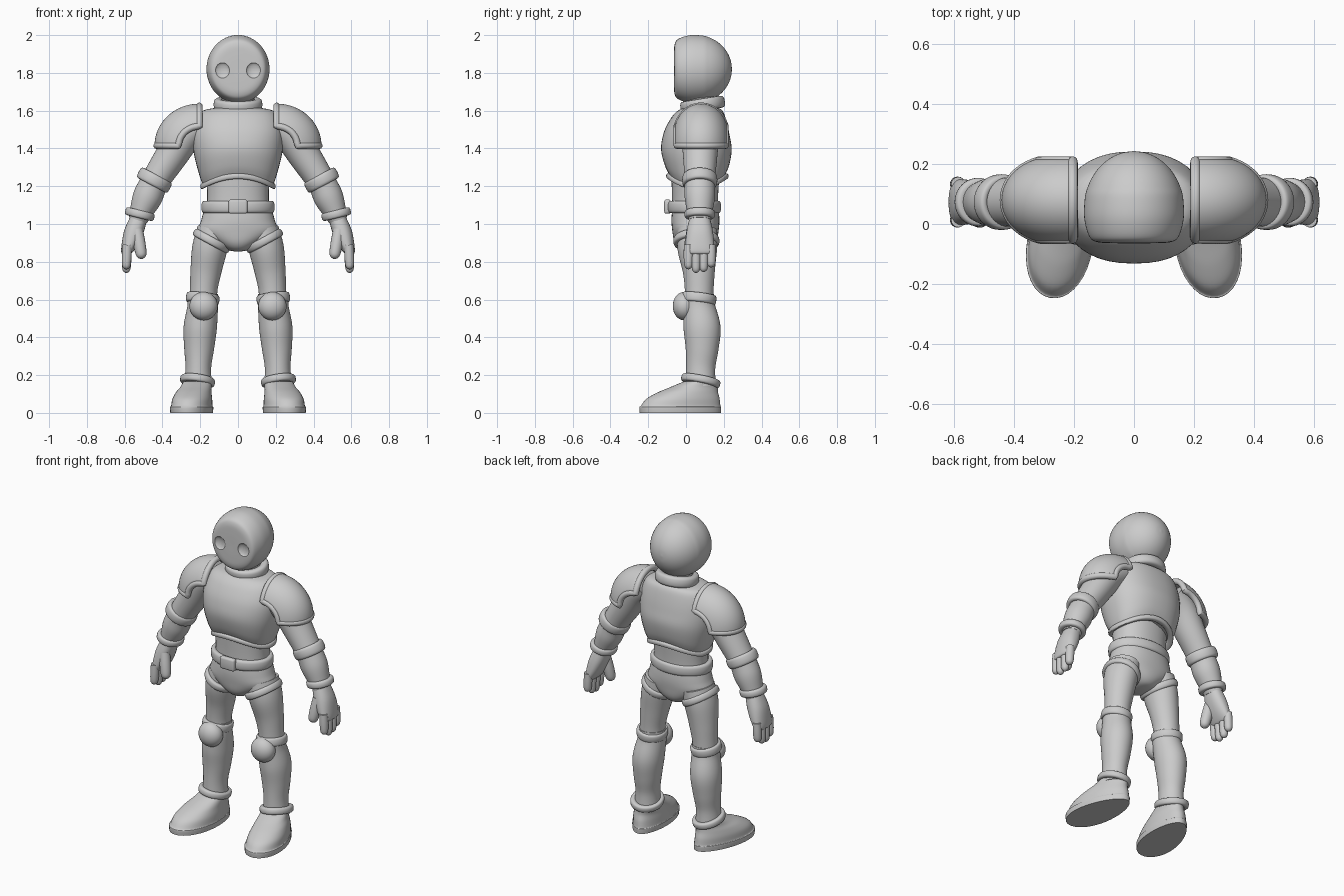
import bpy, bmesh, math
from mathutils import Vector

if "Cube" in bpy.data.objects:
    bpy.data.objects.remove(bpy.data.objects["Cube"], do_unlink=True)

grey = bpy.data.materials.new("plain_grey")
grey.use_nodes = True
tone = (0.6, 0.6, 0.6, 1)
grey.diffuse_color = tone
grey.node_tree.nodes["Principled BSDF"].inputs["Base Color"].default_value = tone
parts = []


def finish(name, bm, mirror=False):
    """Turn a bmesh into an object, optionally mirrored to the other side."""
    bmesh.ops.recalc_face_normals(bm, faces=bm.faces)
    mesh = bpy.data.meshes.new(name)
    bm.to_mesh(mesh)
    bm.free()
    mesh.materials.append(grey)
    obj = bpy.data.objects.new(name, mesh)
    bpy.context.collection.objects.link(obj)
    if mirror:
        obj.modifiers.new("mirror", "MIRROR").use_mirror_merge = False
    parts.append(obj)
    return obj


def smooth(rows, steps=5):
    """Catmull-Rom interpolation through rows of numbers."""
    out = []
    for i in range(len(rows) - 1):
        a, b, c, d = (rows[max(0, min(len(rows) - 1, i + j))] for j in (-1, 0, 1, 2))
        for s in range(steps):
            t = s / steps
            out.append([q + t / 2 * (r - p + t * (2*p - 5*q + 4*r - u + t * (3*q - p - 3*r + u)))
                        for p, q, r, u in zip(a, b, c, d)])
    return out + [list(rows[-1])]


def spow(v, e):
    return math.copysign(abs(v) ** e, v)


def bridge(bm, loops, closed=False):
    count = len(loops)
    for i in range(count if closed else count - 1):
        a, b = loops[i], loops[(i + 1) % count]
        for k in range(len(a)):
            m = (k + 1) % len(a)
            bm.faces.new((a[k], a[m], b[m], b[k]))


def loft(name, rows, mirror=False, power=2.0, axis=None, hint=(0, 1, 0), egg=0, shift=None, n=40):
    """Skin elliptical rings (x, y, z, half width, half depth)."""
    bm = bmesh.new()
    rows = smooth(rows)
    loops = []
    for i, row in enumerate(rows):
        before, after = rows[max(i - 1, 0)], rows[min(i + 1, len(rows) - 1)]
        t = Vector(axis) if axis else (Vector(after[:3]) - Vector(before[:3])).normalized()
        right = Vector(hint).cross(t).normalized()
        deep = t.cross(right)
        loop = []
        for k in range(n):
            a = math.tau * k / n
            c, s = spow(math.cos(a), 2 / power), spow(math.sin(a), 2 / power)
            p = Vector(row[:3]) + right * row[3] * c * (1 - egg * s) + deep * row[4] * s
            if shift:
                p.z += shift(p)
            loop.append(bm.verts.new(p))
        loops.append(loop)
    bridge(bm, loops)
    bm.faces.new(loops[0])
    bm.faces.new(loops[-1])
    return finish(name, bm, mirror)


def band(name, centre, normal, rx, ry, height, thick, mirror=False, shift=None):
    """Rounded strap around a limb."""
    bm = bmesh.new()
    up = Vector(normal).normalized()
    right = Vector((0, 1, 0)).cross(up).normalized()
    deep = up.cross(right)
    loops = []
    for i in range(56):
        a = math.tau * i / 56
        loop = []
        for k in range(16):
            b = math.tau * k / 16
            r = thick * spow(math.cos(b), 0.7)
            p = (Vector(centre) + right * (rx + r) * math.cos(a) + deep * (ry + r) * math.sin(a)
                 + up * height * spow(math.sin(b), 0.7))
            if shift:
                p.z += shift(p)
            loop.append(bm.verts.new(p))
        loops.append(loop)
    bridge(bm, loops, closed=True)
    return finish(name, bm, mirror)


def ball(name, centre, radii, mirror=False):
    bm = bmesh.new()
    bmesh.ops.create_uvsphere(bm, u_segments=32, v_segments=20, radius=1)
    for v in bm.verts:
        v.co = Vector(centre) + Vector(p * q for p, q in zip(v.co, radii))
    return finish(name, bm, mirror)


# Head: round at the back, nearly flat at the face
head_rows = [(0, -.064, 1.82, .004, .004), (0, -.064, 1.82, .07, .08), (0, -.06, 1.82, .125, .132),
             (0, -.04, 1.82, .15, .16), (0, .02, 1.82, .166, .179)]
for i in range(1, 9):
    a = math.pi / 2 * i / 8.1
    head_rows.append((0, .05 + .193 * math.sin(a), 1.82, .167 * math.cos(a), .181 * math.cos(a)))
head = loft("head", head_rows, axis=(0, 1, 0), hint=(0, 0, 1), n=64)

# Eye sockets: shallow dishes cut in the face
cutter = ball("eye_cutter", (.083, -.07, 1.813), (.04, .02, .043), mirror=True)
cutter.hide_render = True
cutter.display_type = "WIRE"
parts.remove(cutter)
cut = head.modifiers.new("eye_sockets", "BOOLEAN")
cut.operation = "DIFFERENCE"
cut.object = cutter
cutter.hide_set(True)

# Torso
loft("neck", [(0, .08, 1.56, .095, .09), (0, .08, 1.7, .085, .085)])
band("collar", (0, .088, 1.632), (0, -.16, 1), .105, .095, .032, .024)


def arch(p):
    """Raises the hem in the middle of the body."""
    fade = max(0, min(1, (1.45 - p.z) / .25))
    return .055 * fade * max(0, 1 - (p.x / .19) ** 2)


loft("chest", [(0, .06, 1.2, .185, .145), (0, .058, 1.27, .208, .17), (0, .055, 1.38, .235, .187),
               (0, .055, 1.48, .24, .174), (0, .065, 1.56, .22, .145), (0, .075, 1.6, .185, .118),
               (0, .08, 1.615, .12, .09)], power=2.3, axis=(0, 0, 1), shift=arch)
band("chest_hem", (0, .06, 1.2), (0, 0, 1), .182, .148, .017, .017, shift=arch)
loft("waist", [(0, .048, 1.04, .17, .122), (0, .048, 1.15, .163, .122), (0, .05, 1.3, .17, .13)],
     power=2.2)
band("belt", (0, .043, 1.09), (0, 0, 1), .176, .125, .032, .018)
loft("pelvis", [(0, .05, 1.09, .175, .122), (0, .05, 1.02, .195, .127), (0, .05, .96, .205, .122),
                (0, .05, .9, .12, .11), (0, .05, .865, .06, .08), (0, .05, .855, .02, .03)], power=2.2)

# Buckle
bm = bmesh.new()
bmesh.ops.create_cube(bm, size=1)
for v in bm.verts:
    v.co = Vector((v.co.x * .1, -.098 + v.co.y * .035, 1.092 + v.co.z * .075))
bmesh.ops.bevel(bm, geom=bm.edges[:], offset=.012, segments=3, profile=.5, affect="EDGES")
finish("buckle", bm)

# Legs
loft("thighs", [(.125, .06, .97, .09, .105), (.15, .06, .87, .093, .105), (.17, .068, .75, .082, .085),
                (.182, .07, .65, .073, .076), (.185, .07, .56, .075, .076)], True)
band("hip_bands", (.14, .055, .91), (-.48, 0, .88), .09, .105, .021, .017, True)
loft("shins", [(.186, .068, .63, .08, .08), (.187, .07, .56, .081, .085), (.2, .085, .45, .088, .098),
               (.206, .085, .34, .079, .087), (.21, .078, .24, .068, .077), (.212, .078, .14, .074, .08)], True)
band("knee_bands", (.187, .068, .605), (-.12, .12, 1), .076, .08, .025, .013, True)
ball("knee_caps", (.182, -.01, .565), (.075, .06, .075), True)
band("ankle_bands", (.214, .078, .17), (-.15, .2, 1), .076, .088, .02, .017, True)

# Boots: egg-shaped soles, toes turned out
loft("boots", [(.24, -.03, 0, .107, .218), (.24, -.03, .03, .109, .22), (.239, -.028, .037, .104, .214),
               (.237, -.015, .075, .1, .196), (.23, .012, .11, .09, .16), (.219, .045, .138, .08, .125),
               (.212, .075, .165, .074, .09)], True, axis=(0, 0, 1), hint=(-.18, .98, 0), egg=.16)

# Arms
loft("arms", [(.2, .075, 1.53, .09, .1), (.28, .075, 1.47, .093, .1), (.36, .075, 1.35, .085, .09),
              (.44, .073, 1.225, .075, .08), (.48, .073, 1.14, .078, .08), (.515, .073, 1.06, .06, .066),
              (.53, .073, 1.02, .05, .058)], True)
band("elbow_bands", (.443, .073, 1.232), (-.47, 0, .88), .078, .077, .031, .016, True)
band("wrist_bands", (.52, .073, 1.052), (-.24, 0, .97), .062, .064, .021, .017, True)

# Hands
loft("palms", [(.525, .073, 1.04, .045, .052), (.548, .073, .97, .053, .068), (.57, .073, .9, .045, .076),
               (.588, .073, .85, .03, .074), (.59, .073, .84, .015, .05)], True, power=2.3, axis=(0, 0, 1))


def digit(name, base, tip, r):
    b, t = Vector(base), Vector(tip)
    rows = [(*b.lerp(t, f), r * s, r * s) for f, s in ((0, 1), (.45, 1.05), (.8, .95), (.94, .65), (1, .1))]
    loft(name, rows, True, n=16)


fingers = {"index": .76, "middle": .74, "ring": .745, "little": .77}
for i, (label, low) in enumerate(fingers.items()):
    y = .013 + .04 * i
    digit(label + "_fingers", (.586, y, .89), (.592, y, low), .024)
digit("thumbs", (.535, .035, .97), (.508, .012, .815), .031)

# Shoulder guards: ellipsoid patch with a rolled rim
STEPS = 20


def guard_point(u, v):
    turn, lat = u * math.pi / 2, v * math.radians(66)
    reach = math.cos(lat) ** .8
    return Vector((.205 + .225 * reach * math.sin(turn), .08 + .128 * math.sin(lat) / math.sin(math.radians(66)),
                   1.415 + .21 * reach * math.cos(turn)))


bm = bmesh.new()
grid = [[bm.verts.new(guard_point(i / STEPS, j / STEPS * 2 - 1)) for j in range(STEPS + 1)]
        for i in range(STEPS + 1)]
for i in range(STEPS):
    for j in range(STEPS):
        bm.faces.new((grid[i][j], grid[i + 1][j], grid[i + 1][j + 1], grid[i][j + 1]))
shell = finish("shoulder_guards", bm, True)
solid = shell.modifiers.new("thickness", "SOLIDIFY")
solid.thickness, solid.offset = .024, 0

edge = [(i / STEPS, -1) for i in range(STEPS)] + [(1, j / STEPS * 2 - 1) for j in range(STEPS)]
edge += [(1 - u, -v) for u, v in edge]
bm = bmesh.new()
path = [guard_point(u, v) for u, v in edge]
middle = sum(path, Vector()) / len(path)
loops = []
for i, p in enumerate(path):
    along = (path[(i + 1) % len(path)] - path[i - 1]).normalized()
    out = (p - middle).cross(along).normalized()
    side = along.cross(out)
    loops.append([bm.verts.new(p + .018 * (out * math.cos(math.tau * k / 12) + side * math.sin(math.tau * k / 12)))
                  for k in range(12)])
bridge(bm, loops, closed=True)
finish("shoulder_rims", bm, True)

# Smooth shading with sharp edges kept
bpy.ops.object.select_all(action="DESELECT")
for obj in parts:
    obj.select_set(True)
bpy.context.view_layer.objects.active = head
bpy.ops.object.shade_smooth_by_angle(angle=math.radians(40))
